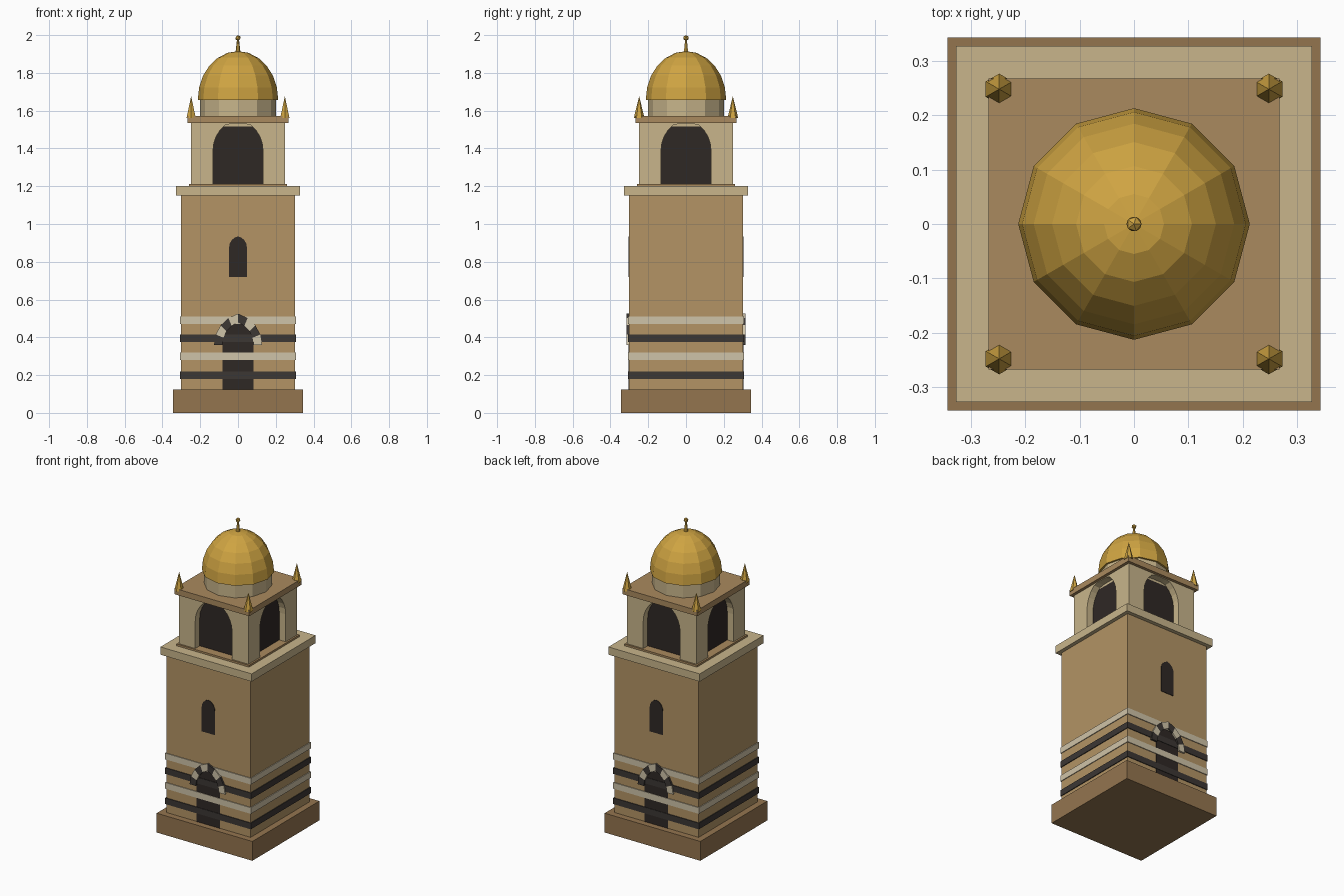
import bpy, bmesh
from math import sin, cos, acos, pi
from mathutils import Matrix, Vector

if "Cube" in bpy.data.objects:
    bpy.data.objects.remove(bpy.data.objects["Cube"])


def material(name, r, g, b):
    m = bpy.data.materials.new(name)
    m.diffuse_color = [((c / 255 + 0.055) / 1.055) ** 2.4 for c in (r, g, b)] + [1]
    m.use_nodes = True
    m.node_tree.nodes["Principled BSDF"].inputs["Base Color"].default_value = m.diffuse_color
    return m


SAND = material("sandstone", 179, 148, 101)
BROWN = material("brown_stone", 148, 117, 79)
TAN = material("roof_tan", 170, 138, 94)
PALE = material("pale_stone", 200, 181, 139)
CREAM = material("cream_stone", 207, 195, 168)
DARK = material("dark_stone", 60, 55, 52)
VOID = material("dark_opening", 47, 40, 37)
GOLD = material("gold", 207, 164, 66)


def finish(name, bm, mat):
    bmesh.ops.recalc_face_normals(bm, faces=bm.faces)
    me = bpy.data.meshes.new(name)
    bm.to_mesh(me)
    bm.free()
    me.materials.append(mat)
    ob = bpy.data.objects.new(name, me)
    bpy.context.collection.objects.link(ob)
    return ob


def block(name, half, z0, z1, mat):
    bm = bmesh.new()
    bmesh.ops.create_cube(bm, size=1, matrix=Matrix.Translation((0, 0, (z0 + z1) / 2))
                          @ Matrix.Diagonal((2 * half, 2 * half, z1 - z0, 1)))
    return finish(name, bm, mat)


def prism(name, pts, near, far, turn, mat):
    """Extrude an x-z outline from y=-near to y=-far, then turn about z."""
    bm = bmesh.new()
    a = [bm.verts.new((x, -near, z)) for x, z in pts]
    b = [bm.verts.new((x, -far, z)) for x, z in pts]
    bm.faces.new(a)
    bm.faces.new(b[::-1])
    for i in range(len(pts)):
        j = (i + 1) % len(pts)
        bm.faces.new((a[i], a[j], b[j], b[i]))
    bm.transform(Matrix.Rotation(turn, 4, 'Z'))
    return finish(name, bm, mat)


def lathe(name, profile, n, mat, at=(0, 0), phase=0):
    """Flat-shaded turned solid from (radius, z) points."""
    bm = bmesh.new()
    rings = []
    for r, z in profile:
        if r == 0:
            rings.append([bm.verts.new((at[0], at[1], z))] * n)
        else:
            rings.append([bm.verts.new((at[0] + r * cos(phase + 2 * pi * i / n),
                                        at[1] + r * sin(phase + 2 * pi * i / n), z)) for i in range(n)])
    for p, q in zip(rings, rings[1:]):
        for i in range(n):
            j = (i + 1) % n
            bm.faces.new(list(dict.fromkeys((p[i], p[j], q[j], q[i]))))
    for ring in (rings[0], rings[-1]):
        if ring[0] is not ring[1]:
            bm.faces.new(ring)
    return finish(name, bm, mat)


def arch(half, off, spring, n):
    """Two-centred pointed arch, right springing over the apex to the left."""
    r = half + off
    top = acos(off / r)
    right = [(r * cos(top * i / n) - off, spring + r * sin(top * i / n)) for i in range(n + 1)]
    return right + [(-x, z) for x, z in right[-2::-1]]


# Base, shaft and striped courses
block("plinth", 0.343, 0, 0.125, BROWN)
block("shaft", 0.302, 0.125, 1.15, SAND)
for i, z in enumerate((0.2, 0.3, 0.395, 0.49)):
    block("stripe_%d" % i, 0.307, z - 0.02, z + 0.02, CREAM if i % 2 else DARK)
block("cornice", 0.327, 1.15, 1.2, PALE)
block("belfry_floor", 0.26, 1.2, 1.212, TAN)

# Doors with alternating arch stones, and slit windows, on front and back
for side, turn in (("front", 0), ("back", pi)):
    prism(side + "_door", [(-0.083, 0.125), (0.083, 0.125)] + arch(0.083, 0.044, 0.36, 4),
          0.304, 0.29, turn, VOID)
    inner = arch(0.083, 0.044, 0.36, 4)
    outer = arch(0.127, 0.044, 0.36, 4)
    for i in range(8):
        prism("%s_arch_stone_%d" % (side, i), [inner[i], outer[i], outer[i + 1], inner[i + 1]],
              0.314, 0.29, turn, DARK if i % 2 else CREAM)
    prism(side + "_window", [(-0.047, 0.72), (0.047, 0.72)] + arch(0.047, 0.012, 0.877, 4),
          0.305, 0.29, turn, VOID)

# Belfry: four arched walls around a dark core
opening = [(x, min(z, 1.531)) for x, z in arch(0.132, 0.04, 1.39, 6)]
opening = [p for i, p in enumerate(opening) if p[1] < 1.531 or i in (5, 6, 7)]
for i in range(4):
    w = 0.249 if i % 2 == 0 else 0.204
    prism("belfry_wall_%d" % i, [(0.132, 1.2), (w, 1.2), (w, 1.535), (-w, 1.535), (-w, 1.2),
                                 (-0.132, 1.2)] + opening[::-1],
          0.249, 0.204, i * pi / 2, PALE)
block("belfry_dark_core", 0.2035, 1.212, 1.517, VOID)
block("belfry_ceiling", 0.2035, 1.517, 1.535, PALE)
block("belfry_roof", 0.268, 1.535, 1.573, TAN)

# Corner pinnacles
for sx in (-1, 1):
    for sy in (-1, 1):
        lathe("pinnacle", [(0.0285, 1.56), (0, 1.677)], 6, GOLD, (sx * 0.248, sy * 0.248), pi / 2)

# Drum, dome and finial
lathe("drum", [(0.201, 1.573), (0.201, 1.66)], 12, PALE)
lathe("dome", [(0.213 * cos(k * pi / 12), 1.657 + 0.258 * sin(k * pi / 12)) for k in range(6)]
      + [(0, 1.915)], 12, GOLD)
lathe("finial_spike", [(0.014, 1.9), (0.005, 1.98)], 6, GOLD)
bm = bmesh.new()
bmesh.ops.create_icosphere(bm, subdivisions=1, radius=0.0155,
                           matrix=Matrix.Translation(Vector((0, 0, 1.9845))))
finish("finial_ball", bm, GOLD)
